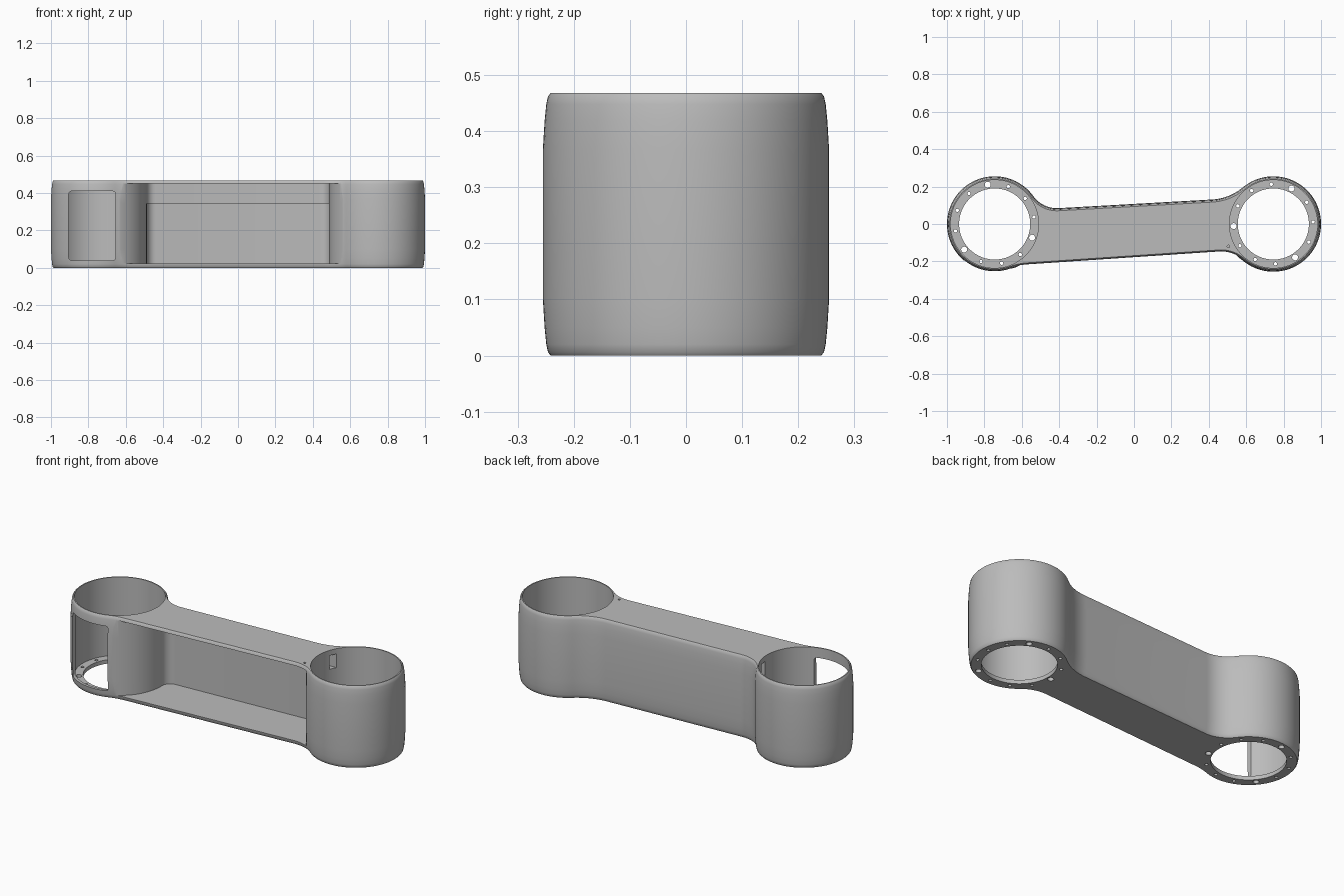
import bpy, bmesh, math
from mathutils import Vector, Matrix

if "Cube" in bpy.data.objects:
    bpy.data.objects.remove(bpy.data.objects["Cube"], do_unlink=True)

HEIGHT = 0.468
RADIUS = 0.255
BORE = 0.235
LEFT_HUB, RIGHT_HUB = Vector((-0.745, 0)), Vector((0.745, 0))
BACK_LINE = (Vector((-0.4, 0.085)), Vector((0.4, 0.13)))
FRONT_LINE = (Vector((-0.62, -0.225)), Vector((0.42, -0.155)))

grey = bpy.data.materials.new("machined_grey")
grey.use_nodes = True
grey.diffuse_color = (0.5, 0.5, 0.5, 1)
grey.node_tree.nodes["Principled BSDF"].inputs["Base Color"].default_value = grey.diffuse_color


def arc(center, radius, a0, a1, steps):
    return [center + radius * Vector((math.cos(a), math.sin(a)))
            for a in (a0 + (a1 - a0) * i / steps for i in range(steps + 1))]


def angle_of(v):
    return math.atan2(v.y, v.x)


def blend(hub, line, radius, fillet, inset=0.0, side=1, steps=12):
    """Arc running from the hub circle to the straight wall line."""
    u = (line[1] - line[0]).normalized()
    n = Vector((-u.y, u.x))
    if line is FRONT_LINE:
        n = -n
    if hub.x > 0:
        u = -u
    h = (line[0] - hub).dot(n) - inset
    across = h + side * fillet
    along = math.sqrt((radius + fillet) ** 2 - across ** 2)
    center = hub + u * along + n * across
    a0 = angle_of(hub - center)
    a1 = angle_of(n * -side)
    a1 = a0 + (a1 - a0 + math.pi) % math.tau - math.pi
    return arc(center, fillet, a0, a1, steps)


def outline(i):
    """Dog-bone plan, moved inwards by i."""
    r = RADIUS - i
    br = blend(RIGHT_HUB, BACK_LINE, r, 0.28 + i, i)
    bl = blend(LEFT_HUB, BACK_LINE, r, 0.155 + i, i)
    fl = blend(LEFT_HUB, FRONT_LINE, r, 0.33 + i, i)
    fr = blend(RIGHT_HUB, FRONT_LINE, r, 0.175 + i, i)
    right = arc(RIGHT_HUB, r, angle_of(fr[0] - RIGHT_HUB), angle_of(br[0] - RIGHT_HUB), 64)
    left = arc(LEFT_HUB, r, angle_of(bl[0] - LEFT_HUB),
               angle_of(fl[0] - LEFT_HUB) + math.tau, 64)
    return right[:-1] + br + bl[::-1] + left[1:-1] + fl + fr[:0:-1]


def channel_plan(inset):
    """Open-fronted space between the two hubs."""
    r = RADIUS + 0.003
    bl = blend(LEFT_HUB, BACK_LINE, r, 0.05, inset, -1, 8)
    br = blend(RIGHT_HUB, BACK_LINE, r, 0.05, inset, -1, 8)
    left = arc(LEFT_HUB, r, math.radians(-80), angle_of(bl[0] - LEFT_HUB), 28)
    right = arc(RIGHT_HUB, r, angle_of(br[0] - RIGHT_HUB) % math.tau, math.radians(260), 28)
    front = [Vector((right[-1].x, -0.4)), Vector((left[0].x, -0.4))]
    return (left[:-1] + bl + br[::-1] + right[1:] + front)[::-1]


def loft(bm, sections):
    """Skin a closed solid through (z, points) sections."""
    rings = [[bm.verts.new((p.x, p.y, z)) for p in pts] for z, pts in sections]
    for low, high in zip(rings, rings[1:]):
        for k in range(len(low)):
            j = (k + 1) % len(low)
            bm.faces.new((low[k], low[j], high[j], high[k]))
    bm.faces.new(rings[0][::-1])
    bm.faces.new(rings[-1])


def make_object(name, bm):
    bmesh.ops.recalc_face_normals(bm, faces=bm.faces)
    mesh = bpy.data.meshes.new(name)
    bm.to_mesh(mesh)
    bm.free()
    mesh.materials.append(grey)
    ob = bpy.data.objects.new(name, mesh)
    bpy.context.collection.objects.link(ob)
    return ob


def cylinders(bm, items, z0, z1, segments):
    for center, radius in items:
        pts = arc(center, radius, 0, math.tau, segments)[:-1]
        loft(bm, [(z0, pts), (z1, pts)])


def cut(body, bm):
    cutter = make_object("cutter", bm)
    cutter.hide_render = True
    mod = body.modifiers.new("cut", "BOOLEAN")
    mod.operation = "DIFFERENCE"
    mod.solver = "EXACT"
    mod.object = cutter
    bpy.context.view_layer.objects.active = body
    bpy.ops.object.modifier_apply(modifier=mod.name)
    bpy.data.objects.remove(cutter, do_unlink=True)


# Arm body with softly bowed edges
edge = [(0, 0.014), (0.006, 0.009), (0.02, 0.006), (0.05, 0.003), (0.1, 0)]
levels = edge + [(HEIGHT - z, i) for z, i in reversed(edge)]
bm = bmesh.new()
loft(bm, [(z, outline(i)) for z, i in levels])
arm = make_object("arm_housing", bm)

# Hub bores, leaving a flange at the bottom
bm = bmesh.new()
cylinders(bm, [(LEFT_HUB, BORE), (RIGHT_HUB, BORE)], 0.022, 0.6, 96)
cut(arm, bm)
bm = bmesh.new()
cylinders(bm, [(LEFT_HUB, 0.19), (RIGHT_HUB, 0.19)], -0.1, 0.1, 96)
cut(arm, bm)

# Bolt holes in both flanges, every fourth one larger
bm = bmesh.new()
for hub, start in ((LEFT_HUB, 100), (RIGHT_HUB, 63)):
    for k in range(12):
        a = math.radians(start + 30 * k)
        spot = hub + 0.213 * Vector((math.cos(a), math.sin(a)))
        cylinders(bm, [(spot, 0.009 if k % 4 else 0.016)], -0.1, 0.1, 16)
cut(arm, bm)

# Front channel, leaving a cable duct along the top of the back wall
for inset, z0, z1 in ((0.07, 0.1, 0.45), (0.02, 0.022, 0.345)):
    bm = bmesh.new()
    plan = channel_plan(inset)
    loft(bm, [(z0, plan), (z1, plan)])
    cut(arm, bm)

# Tunnel through the duct into both hubs
u = (BACK_LINE[1] - BACK_LINE[0]).normalized()
n = Vector((-u.y, u.x))
mid = (BACK_LINE[0] + BACK_LINE[1]) / 2
plan = [mid + u * x - n * y for x, y in
        ((-0.56, 0.06), (0.56, 0.06), (0.56, 0.022), (-0.56, 0.022))]
bm = bmesh.new()
loft(bm, [(0.36, plan), (0.438, plan)])
cut(arm, bm)

# Access window in the front of one hub, with rounded corners
bm = bmesh.new()
bmesh.ops.create_cube(bm, size=1, matrix=Matrix.Translation((-0.78, -0.22, 0.225))
                      @ Matrix.Diagonal((0.25, 0.3, 0.37, 1)))
along_y = [e for e in bm.edges if abs(e.verts[0].co.y - e.verts[1].co.y) > 0.1]
bmesh.ops.bevel(bm, geom=along_y, offset=0.015, segments=4, profile=0.5, affect="EDGES")
cut(arm, bm)

# Small screw hole in the top plate
bm = bmesh.new()
cylinders(bm, [(Vector((0.505, -0.12)), 0.007)], 0.43, 0.6, 12)
cut(arm, bm)

bpy.ops.object.select_all(action="DESELECT")
arm.select_set(True)
bpy.context.view_layer.objects.active = arm
bpy.ops.object.shade_smooth_by_angle(angle=math.radians(30))
